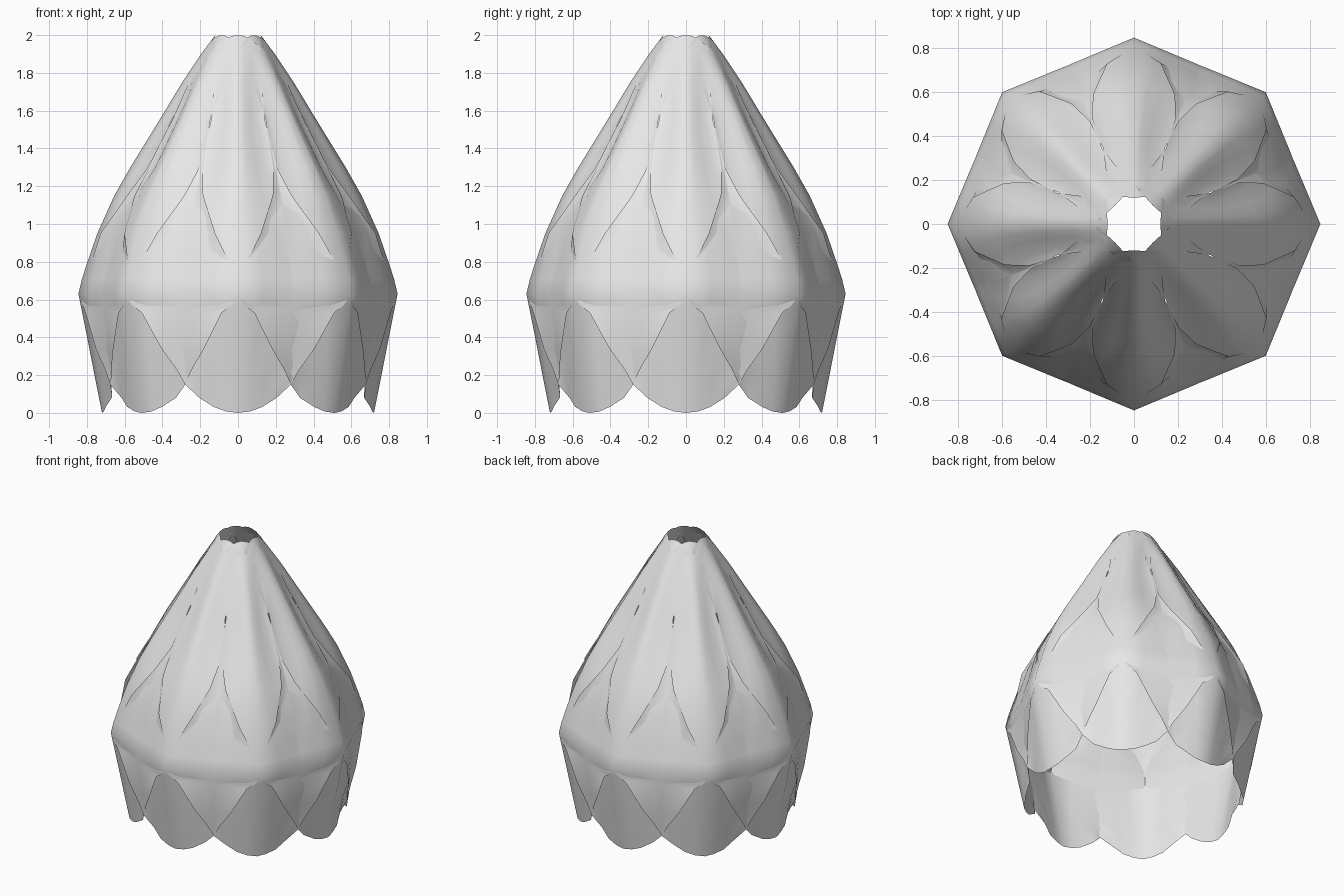
import bpy
import bmesh
import math

if "Cube" in bpy.data.objects:
    bpy.data.objects.remove(bpy.data.objects["Cube"])

PETALS = 8
COLUMNS = (0.0, 0.23, 0.46, 0.73, 1.0)

# Petal rows: height, centre radius, half width, edge radius, fold depth, edge height change
ROWS = [
    (0.00, 0.72, 0.28, 0.676, 0.02, 0.15),
    (0.17, 0.754, 0.325, 0.67, 0.01, 0.06),
    (0.34, 0.787, 0.405, 0.66, 0.0, 0.0),
    (0.53, 0.825, 0.51, 0.632, 0.0, 0.0),
    (0.57, 0.833, 0.56, 0.603, 0.003, 0.0),
    (0.63, 0.845, 0.598, 0.595, 0.006, 0.0),
    (0.71, 0.826, 0.575, 0.58, 0.01, 0.0),
    (0.79, 0.80, 0.52, 0.58, 0.018, 0.0),
    (0.95, 0.745, 0.43, 0.60, 0.035, 0.0),
    (1.15, 0.655, 0.285, 0.545, 0.025, 0.0),
    (1.30, 0.57, 0.205, 0.47, 0.02, 0.0),
    (1.56, 0.41, 0.14, 0.345, 0.012, 0.0),
    (1.75, 0.295, 0.127, 0.24, 0.008, 0.0),
    (1.90, 0.195, 0.128, 0.155, 0.0, -0.03),
    (2.00, 0.12, 0.127, 0.126, 0.0, -0.08),
]

# One pale grey for every petal
grey = bpy.data.materials.new("pale_grey")
grey.use_nodes = True
colour = (0.8, 0.8, 0.8, 1.0)
grey.diffuse_color = colour
grey.node_tree.nodes["Principled BSDF"].inputs["Base Color"].default_value = colour


def petal_point(row, side):
    """Position on a petal facing -y; side runs from -1 to 1 across its width."""
    z, centre, width, edge, fold, lift = row
    f = abs(side)
    dip = fold * max(0.0, 1 - abs(f - 0.73) / 0.27)
    radius = centre + (edge - centre) * f - dip
    return (side * width, -radius, z + lift * f ** 2)


def petal_mesh():
    bm = bmesh.new()
    sides = [-f for f in reversed(COLUMNS[1:])] + list(COLUMNS)
    grid = [[bm.verts.new(petal_point(row, s)) for s in sides] for row in ROWS]
    for low, high in zip(grid, grid[1:]):
        for i in range(len(sides) - 1):
            face = bm.faces.new((low[i], low[i + 1], high[i + 1], high[i]))
            face.smooth = True
    mesh = bpy.data.meshes.new("petal")
    bm.to_mesh(mesh)
    bm.free()
    mesh.materials.append(grey)
    return mesh


# Ring of overlapping petals
shared = petal_mesh()
for n in range(PETALS):
    petal = bpy.data.objects.new(f"petal_{n + 1}", shared)
    petal.rotation_euler.z = n * math.tau / PETALS
    bpy.context.collection.objects.link(petal)
